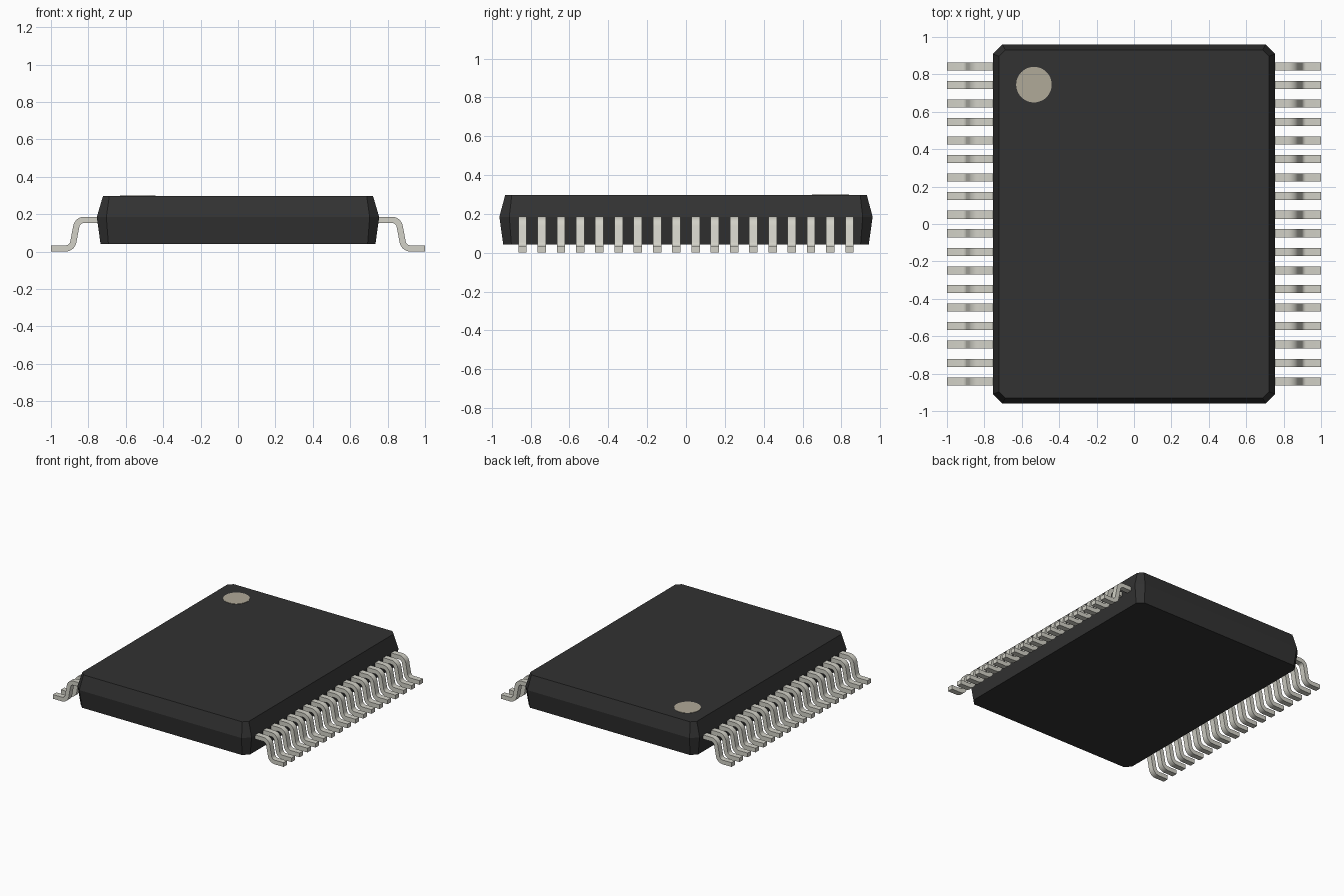
import bpy, bmesh, math
from mathutils import Vector

cube = bpy.data.objects.get("Cube")
if cube:
    bpy.data.objects.remove(cube, do_unlink=True)


def material(name, rgb, roughness=0.6):
    m = bpy.data.materials.new(name)
    m.use_nodes = True
    m.diffuse_color = (*rgb, 1)
    bsdf = next(n for n in m.node_tree.nodes if n.type == 'BSDF_PRINCIPLED')
    bsdf.inputs["Base Color"].default_value = (*rgb, 1)
    bsdf.inputs["Roughness"].default_value = roughness
    return m


BLACK = material("black plastic", (0.032, 0.032, 0.032))
METAL = material("pin metal", (0.645, 0.638, 0.572), 0.4)
MARK = material("light brown mark", (0.435, 0.398, 0.316))


def make_object(name, bm, mat):
    bmesh.ops.recalc_face_normals(bm, faces=bm.faces)
    mesh = bpy.data.meshes.new(name)
    bm.to_mesh(mesh)
    bm.free()
    mesh.materials.append(mat)
    ob = bpy.data.objects.new(name, mesh)
    bpy.context.collection.objects.link(ob)
    return ob


def loft(bm, rings):
    """Skin a stack of equal rings and cap both ends."""
    loops = [[bm.verts.new(p) for p in ring] for ring in rings]
    n = len(loops[0])
    for a, b in zip(loops, loops[1:]):
        for i in range(n):
            j = (i + 1) % n
            bm.faces.new((a[i], a[j], b[j], b[i]))
    bm.faces.new(loops[0])
    bm.faces.new(loops[-1])


# Body: chamfered rectangles, widest at the parting line
def chamfered(hx, hy, c, z):
    corners = [(hx, hy - c), (hx - c, hy), (c - hx, hy), (-hx, hy - c),
               (-hx, c - hy), (c - hx, -hy), (hx - c, -hy), (hx, c - hy)]
    return [(x, y, z) for x, y in corners]


bm = bmesh.new()
loft(bm, [chamfered(0.735, 0.941, 0.042, 0.042),
          chamfered(0.755, 0.961, 0.051, 0.185),
          chamfered(0.722, 0.931, 0.034, 0.297)])
make_object("body", bm, BLACK)

# Orientation mark: thin disc on the top
bm = bmesh.new()
disc = [[(-0.535 + 0.095 * math.cos(t), 0.745 + 0.095 * math.sin(t), z)
         for t in (math.tau * i / 48 for i in range(48))] for z in (0.295, 0.2995)]
loft(bm, disc)
make_object("corner_mark", bm, MARK)

# Pin centre line: shoulder, sloping leg and foot with rounded bends
THICK, WIDTH, RADIUS, STEPS = 0.033, 0.043, 0.042, 7
shoulder, knee, heel, toe = (Vector(p) for p in
                             ((0.735, 0.170), (0.858, 0.170), (0.887, 0.0175), (1.0, 0.0175)))


def bend(a, corner, b):
    """Arc points and normals that round off a corner."""
    u, v = (a - corner).normalized(), (b - corner).normalized()
    half = u.angle(v) / 2
    centre = corner + (u + v).normalized() * RADIUS / math.sin(half)
    start = corner + u * RADIUS / math.tan(half) - centre
    end = corner + v * RADIUS / math.tan(half) - centre
    sign = 1 if start.y > 0 else -1
    return [(centre + d * RADIUS, d * sign) for d in
            (start.slerp(end, i / STEPS).normalized() for i in range(STEPS + 1))]


UP = Vector((0, 1))
path = [(shoulder, UP)] + bend(shoulder, knee, heel) + bend(knee, heel, toe) + [(toe, UP)]


def add_pin(bm, side, y):
    rings = []
    for p, n in path:
        ring = []
        for k, w in ((1, 1), (1, -1), (-1, -1), (-1, 1)):
            q = p + n * (k * THICK / 2)
            ring.append((side * q.x, y + w * WIDTH / 2, q.y))
        rings.append(ring)
    loft(bm, rings)


# Eighteen pins along each long side
COUNT, REACH = 18, 0.842
for side, name in ((1, "left_pins"), (-1, "right_pins")):
    bm = bmesh.new()
    for i in range(COUNT):
        add_pin(bm, side, -REACH + 2 * REACH * i / (COUNT - 1))
    ob = make_object(name, bm, METAL)
    bpy.ops.object.select_all(action='DESELECT')
    ob.select_set(True)
    bpy.context.view_layer.objects.active = ob
    bpy.ops.object.shade_smooth_by_angle(angle=math.radians(30))
